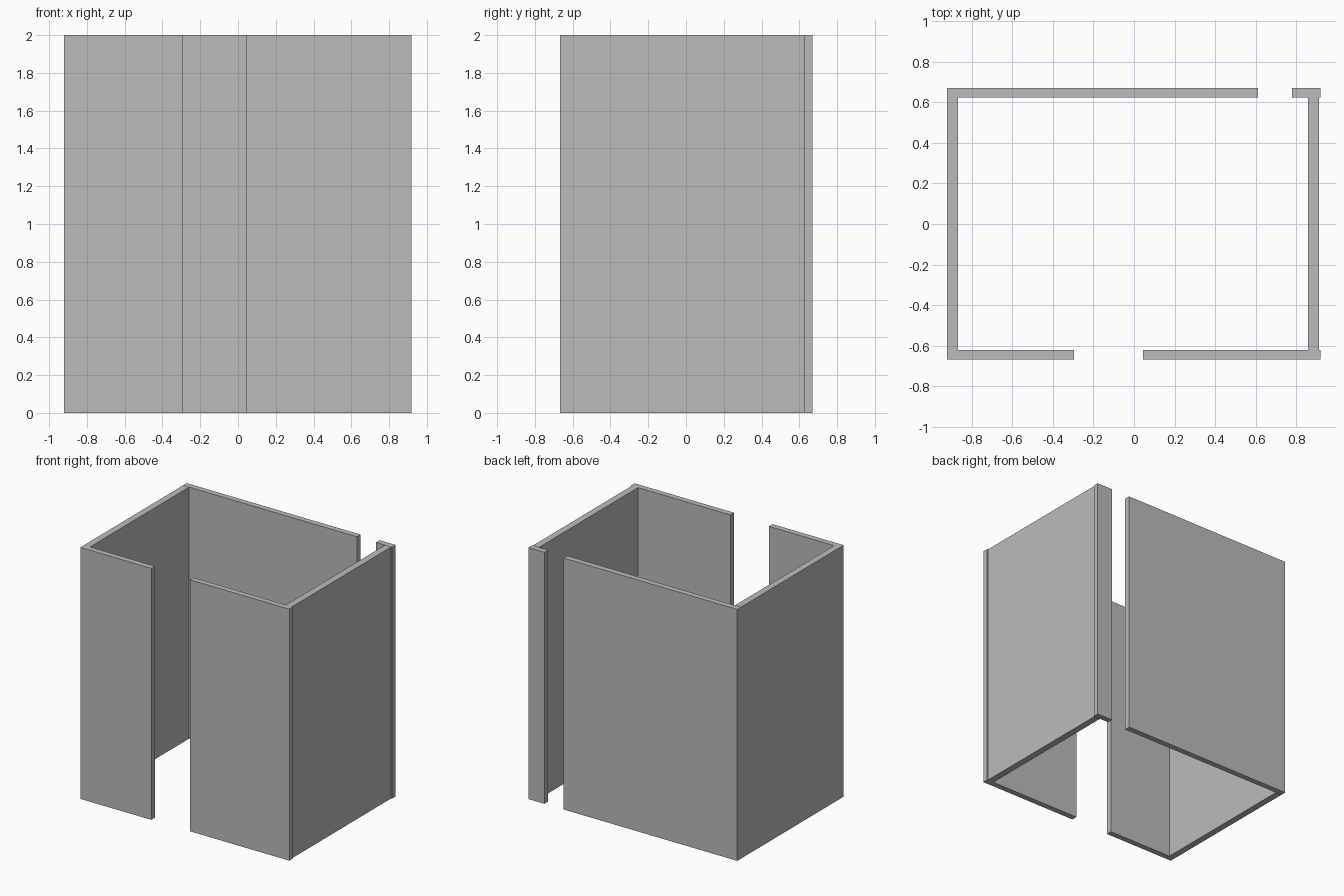
import bpy

HEIGHT = 2.0

cube = bpy.data.objects.get("Cube")
if cube:
    bpy.data.objects.remove(cube, do_unlink=True)

# Plain grey for every wall
grey = bpy.data.materials.new("wall_grey")
grey.use_nodes = True
colour = (0.5, 0.5, 0.5, 1.0)
grey.diffuse_color = colour
grey.node_tree.nodes["Principled BSDF"].inputs["Base Color"].default_value = colour


def wall(name, x0, x1, y0, y1):
    """Full-height box spanning the given plan rectangle."""
    bpy.ops.mesh.primitive_cube_add(size=1)
    obj = bpy.context.object
    obj.name = name
    for v in obj.data.vertices:
        v.co.x = x0 if v.co.x < 0 else x1
        v.co.y = y0 if v.co.y < 0 else y1
        v.co.z = 0 if v.co.z < 0 else HEIGHT
    obj.data.materials.append(grey)
    return obj


# Front wall, split by the wide doorway
wall("front_wall_right", -0.92, -0.295, -0.667, -0.621)
wall("front_wall_left", 0.045, 0.918, -0.667, -0.621)

# Back wall, split by the narrow opening
wall("back_wall_right", -0.92, 0.61, 0.624, 0.67)
wall("back_wall_left", 0.777, 0.918, 0.624, 0.67)

# Side walls between front and back
wall("right_wall", -0.92, -0.867, -0.621, 0.622)
wall("left_wall", 0.857, 0.911, -0.621, 0.622)
